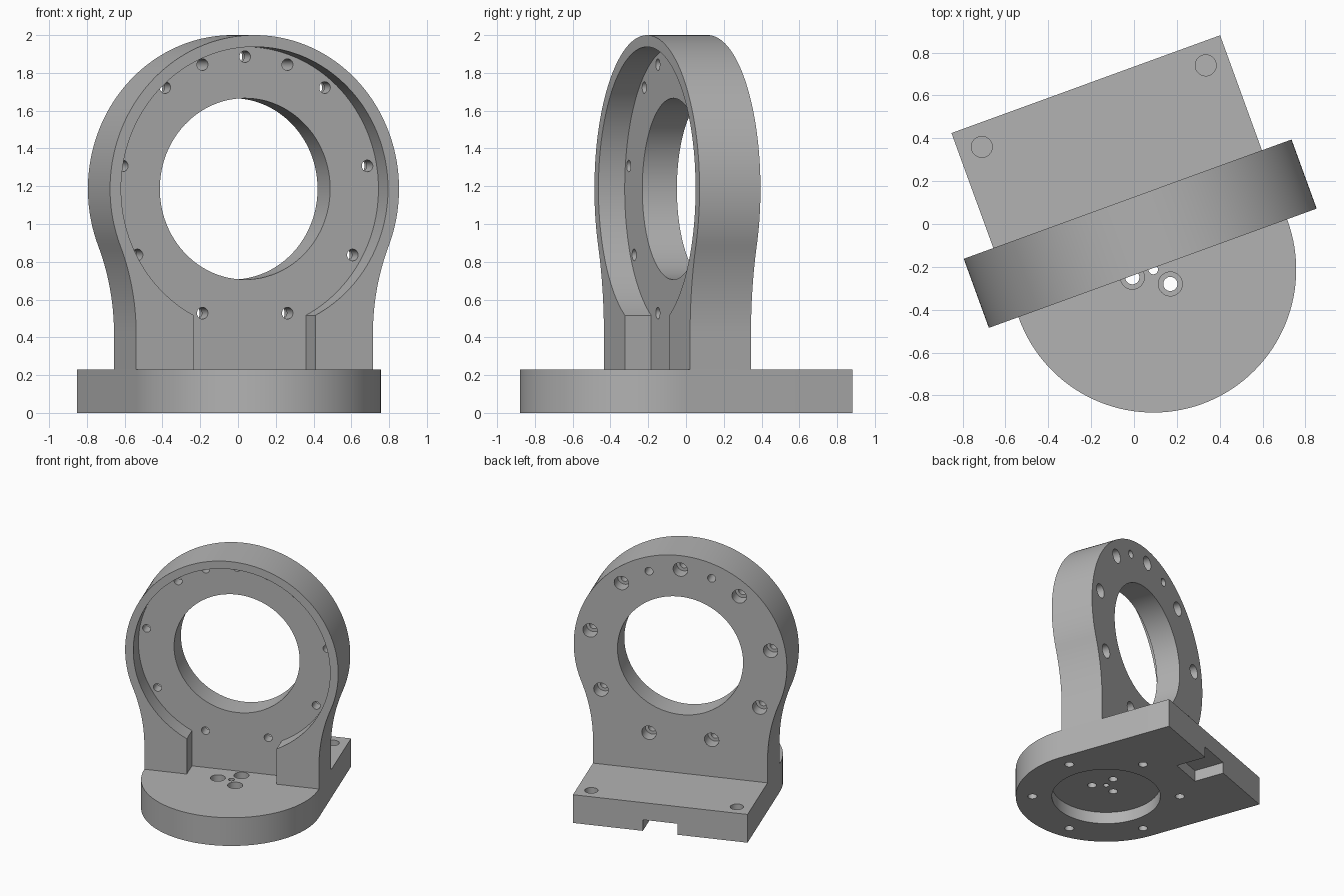
import bpy, bmesh
from math import sin, cos, radians, atan2, hypot, sqrt, pi
from mathutils import Matrix, Vector

cube = bpy.data.objects.get("Cube")
if cube:
    bpy.data.objects.remove(cube, do_unlink=True)

grey = bpy.data.materials.new("machined grey")
grey.use_nodes = True
COLOUR = (0.45, 0.45, 0.45, 1)
grey.diffuse_color = COLOUR
grey.node_tree.nodes["Principled BSDF"].inputs["Base Color"].default_value = COLOUR

# Shared dimensions
HALF_W, BASE_H, BASE_BACK = 0.667, 0.23, 0.921
RING_R, RING_Z, FRONT, FLOOR, BACK = 0.814, 1.186, 0.007, 0.155, 0.35
BORE_R, RECESS_R, BOLT_R, SLOT_W = 0.48, 0.752, 0.70, 0.343
PLACE = Matrix.Translation((0.09, -0.213, 0)) @ Matrix.Rotation(radians(20), 4, 'Z')


def arc(cx, cy, r, start, end, n):
    return [(cx + r * cos(start + (end - start) * i / n),
             cy + r * sin(start + (end - start) * i / n)) for i in range(n + 1)]


def circle(cx, cy, r, n=32):
    return arc(cx, cy, r, 0, 2 * pi, n)[:-1]


def box(x0, x1, y0, y1):
    return [(x0, y0), (x1, y0), (x1, y1), (x0, y1)]


def solid(name, prisms, upright=False):
    """Extrude each (outline, low, high); upright outlines lie in x-z."""
    bm = bmesh.new()
    for outline, low, high in prisms:
        pts = [(x, low, y) if upright else (x, y, low) for x, y in outline]
        face = bm.faces.new([bm.verts.new(p) for p in pts])
        side = bmesh.ops.extrude_face_region(bm, geom=[face])["geom"]
        move = Vector((0, high - low, 0)) if upright else Vector((0, 0, high - low))
        bmesh.ops.translate(bm, vec=move,
                            verts=[g for g in side if isinstance(g, bmesh.types.BMVert)])
    bmesh.ops.recalc_face_normals(bm, faces=bm.faces)
    mesh = bpy.data.meshes.new(name)
    bm.to_mesh(mesh)
    bm.free()
    mesh.materials.append(grey)
    obj = bpy.data.objects.new(name, mesh)
    bpy.context.collection.objects.link(obj)
    return obj


def finish(obj, cutters):
    """Cut the part, move it into place and smooth its round walls."""
    for cutter in cutters:
        cutter.hide_render = True
        mod = obj.modifiers.new("cut", 'BOOLEAN')
        mod.operation, mod.solver, mod.object = 'DIFFERENCE', 'EXACT', cutter
    bpy.context.view_layer.update()
    graph = bpy.context.evaluated_depsgraph_get()
    mesh = bpy.data.meshes.new_from_object(obj.evaluated_get(graph))
    obj.modifiers.clear()
    obj.data = mesh
    mesh.transform(PLACE)
    for cutter in cutters:
        bpy.data.objects.remove(cutter, do_unlink=True)
    bpy.ops.object.select_all(action='DESELECT')
    obj.select_set(True)
    bpy.context.view_layer.objects.active = obj
    bpy.ops.object.shade_smooth_by_angle(angle=radians(30))


def polar(r, degrees, cy=0):
    return r * cos(radians(degrees)), cy + r * sin(radians(degrees))


# Base: rounded front, square back
base = solid("base", [([(HALF_W, BASE_BACK), (-HALF_W, BASE_BACK)]
                       + arc(0, 0, HALF_W, pi, 2 * pi, 64), 0, BASE_H)])
centre_spots = [polar(0.104, a) for a in (60, 180, 300)]
pocket = solid("pocket_cutter", [
    (circle(0, 0, 0.40, 96), -0.1, 0.095),
    (box(-0.133, 0.133, 0.68, 1.1), -0.1, 0.09)])
through = solid("through_cutter", [(circle(0, 0, 0.022), 0.05, 0.4)]
                + [(circle(*s, 0.033), 0.05, 0.4) for s in centre_spots]
                + [(circle(*polar(0.544, a), 0.034), -0.1, 0.15) for a in range(0, 360, 60)])
sunk = solid("sunk_cutter", [(circle(*s, 0.056), 0.17, 0.4) for s in centre_spots]
             + [(circle(s * 0.556, 0.812, 0.049), 0.10, 0.4) for s in (-1, 1)])
finish(base, [pocket, through, sunk])

# Ring plate: round head blending into straight legs
BLEND_Z = 0.42
drop = RING_Z - BLEND_Z
blend_r = (HALF_W ** 2 + drop ** 2 - RING_R ** 2) / (2 * (RING_R - HALF_W))
blend_x = HALF_W + blend_r
lean = atan2(drop, blend_x)
right_leg = [(HALF_W, BASE_H)] + arc(blend_x, BLEND_Z, blend_r, pi, pi - lean, 16)
head = arc(0, RING_Z, RING_R, -lean, pi + lean, 120)[1:-1]
left_leg = [(-x, z) for x, z in reversed(right_leg)]
ring = solid("ring_plate", [(right_leg + head + left_leg, FRONT, BACK)], True)

# Front recess with an open slot at its foot
slot_z = RING_Z - sqrt(RECESS_R ** 2 - SLOT_W ** 2)
turn = atan2(slot_z - RING_Z, SLOT_W)
recess_outline = ([(-SLOT_W, BASE_H - 0.1), (SLOT_W, BASE_H - 0.1)]
                  + arc(0, RING_Z, RECESS_R, turn, pi - turn, 120))
recess = solid("recess_cutter", [(recess_outline, -0.2, FLOOR)], True)

# Bore, bolt holes and rear counterbores
bolts = [polar(BOLT_R, 90 + 40 * i, RING_Z) for i in range(9)]
pins = [polar(BOLT_R, a, RING_Z) for a in (70, 110)]
holes = solid("hole_cutter", [(circle(0, RING_Z, BORE_R, 96), -0.2, 0.6)]
              + [(circle(*p, 0.031), 0.05, 0.6) for p in bolts + pins], True)
rear = solid("counterbore_cutter", [(circle(*p, 0.055), 0.25, 0.6) for p in bolts], True)
finish(ring, [recess, holes, rear])
